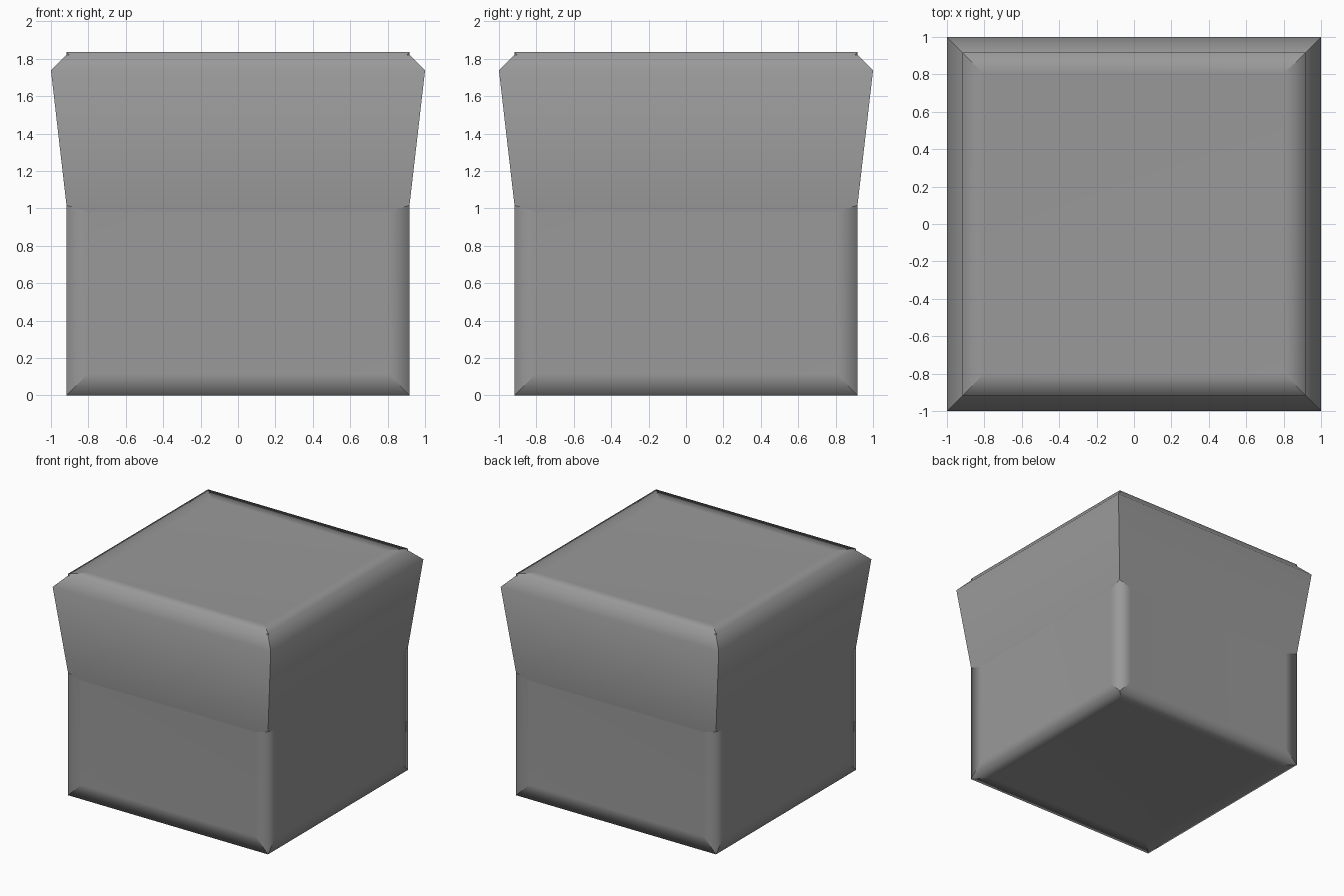
import bpy, bmesh, math

if "Cube" in bpy.data.objects:
    bpy.data.objects.remove(bpy.data.objects["Cube"])

# Shared dark grey
grey = bpy.data.materials.new("dark_grey")
grey.diffuse_color = (0.32, 0.32, 0.32, 1)
grey.use_nodes = True
grey.node_tree.nodes["Principled BSDF"].inputs["Base Color"].default_value = grey.diffuse_color


def add_object(name, bm):
    mesh = bpy.data.meshes.new(name)
    bm.to_mesh(mesh)
    bm.free()
    mesh.materials.append(grey)
    obj = bpy.data.objects.new(name, mesh)
    bpy.context.collection.objects.link(obj)
    return obj


# Box body: each side has a slightly recessed panel inside a soft rim
HALF, HEIGHT = 0.917, 1.835
bm = bmesh.new()
bmesh.ops.create_cube(bm, size=1)
for v in bm.verts:
    v.co.x *= 2 * HALF
    v.co.y *= 2 * HALF
    v.co.z = (v.co.z + 0.5) * HEIGHT
corners = set(bm.verts)
bmesh.ops.inset_individual(bm, faces=bm.faces[:], thickness=0.115,
                           depth=-0.004, use_even_offset=True)
bmesh.ops.recalc_face_normals(bm, faces=bm.faces[:])
for f in bm.faces:
    f.smooth = True
# mitre lines at the corners stay sharp, so each edge shades evenly
for e in bm.edges:
    e.smooth = sum(v in corners for v in e.verts) != 1
add_object("box_body", bm)

# Flared lid skirt: square rings widening upward, then chamfered onto the top
profile = [(0.903, 0.895), (1.0, 1.737), (0.909, 1.828)]
bm = bmesh.new()
rings = [[bm.verts.new((sx * r, sy * r, z))
          for sx, sy in ((-1, -1), (1, -1), (1, 1), (-1, 1))]
         for r, z in profile]
for low, high in zip(rings, rings[1:]):
    for i in range(4):
        j = (i + 1) % 4
        bm.faces.new((low[i], low[j], high[j], high[i]))
lid = add_object("lid_skirt", bm)
bpy.ops.object.select_all(action='DESELECT')
bpy.context.view_layer.objects.active = lid
lid.select_set(True)
bpy.ops.object.shade_smooth_by_angle(angle=math.radians(57))
